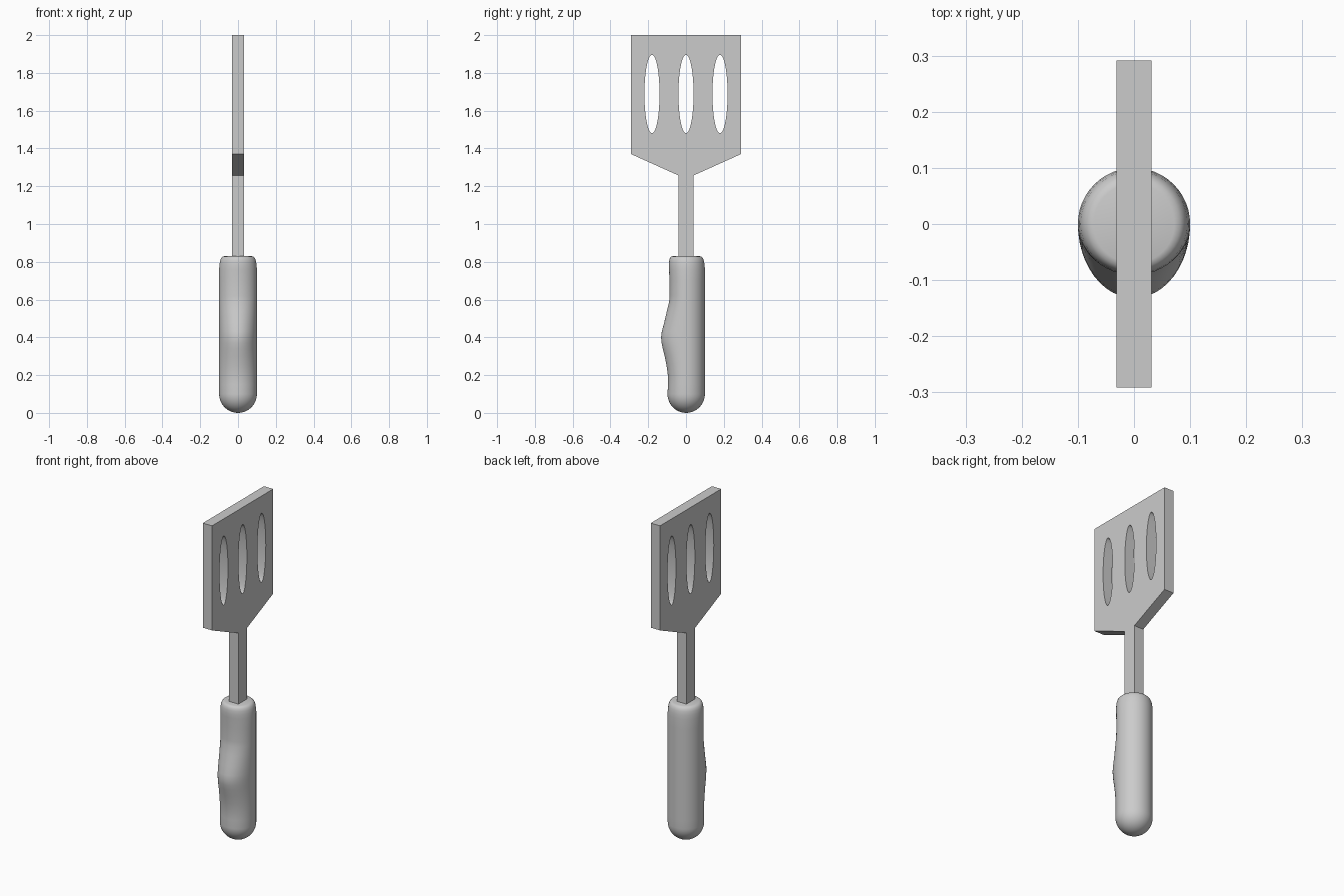
import bpy, bmesh
from math import pi, sin, cos

if "Cube" in bpy.data.objects:
    bpy.data.objects.remove(bpy.data.objects["Cube"])


def finish(obj, angle):
    bpy.ops.object.select_all(action='DESELECT')
    obj.select_set(True)
    bpy.context.view_layer.objects.active = obj
    bpy.ops.object.shade_smooth_by_angle(angle=angle)


def add_outline(curve, points):
    spline = curve.splines.new('POLY')
    spline.points.add(len(points) - 1)
    for p, (y, z) in zip(spline.points, points):
        p.co = (y, z, 0, 1)
    spline.use_cyclic_u = True


# Blade and neck: one flat outline with three oval slots, extruded in x
curve = bpy.data.curves.new("blade_outline", 'CURVE')
curve.dimensions = '2D'
curve.fill_mode = 'BOTH'
curve.extrude = 0.031
half = [(0.04, 0.78), (0.04, 1.257), (0.291, 1.37), (0.291, 2.0)]
add_outline(curve, half + [(-y, z) for y, z in reversed(half)])
for centre in (-0.18, 0, 0.18):
    add_outline(curve, [(centre + 0.04 * cos(2 * pi * i / 48),
                         1.688 + 0.208 * sin(2 * pi * i / 48)) for i in range(48)])
outline = bpy.data.objects.new("blade_outline", curve)
bpy.context.collection.objects.link(outline)
bpy.context.view_layer.update()
mesh = bpy.data.meshes.new_from_object(
    outline.evaluated_get(bpy.context.evaluated_depsgraph_get()))
bpy.data.objects.remove(outline)
bm = bmesh.new()
bm.from_mesh(mesh)
bmesh.ops.remove_doubles(bm, verts=bm.verts, dist=1e-5)
for v in bm.verts:
    v.co = (v.co.z, v.co.x, v.co.y)
bmesh.ops.recalc_face_normals(bm, faces=bm.faces)
bm.to_mesh(mesh)
bm.free()
blade = bpy.data.objects.new("blade_and_neck", mesh)
bpy.context.collection.objects.link(blade)
finish(blade, 0.5)

# Grip: stacked rings (z, radius, front depth) with a finger swell at the front
R = 0.1
rings = [(R - R * cos(a), R * sin(a), 0.98 * R * sin(a))
         for a in (pi / 2 * i / 10 for i in range(1, 11))]
rings += [(z, R, d) for z, d in [
    (0.15, 0.095), (0.2, 0.096), (0.25, 0.103), (0.3, 0.113), (0.34, 0.123),
    (0.37, 0.129), (0.4, 0.132), (0.43, 0.128), (0.48, 0.115), (0.54, 0.101),
    (0.59, 0.089), (0.62, 0.087), (0.7, 0.087), (0.76, 0.09)]]
rings += [(0.785, 0.098, 0.091), (0.805, 0.095, 0.089), (0.818, 0.09, 0.086),
          (0.827, 0.082, 0.079), (0.83, 0.072, 0.07)]
N = 48
bm = bmesh.new()
loops = []
for z, r, depth in rings:
    loop = []
    for i in range(N):
        a = 2 * pi * i / N
        s = sin(a)
        loop.append(bm.verts.new((r * cos(a), s * (r if s > 0 else depth), z)))
    loops.append(loop)
for lo, hi in zip(loops, loops[1:]):
    for i in range(N):
        j = (i + 1) % N
        bm.faces.new((lo[i], lo[j], hi[j], hi[i]))
bottom = bm.verts.new((0, 0, 0))
for i in range(N):
    bm.faces.new((bottom, loops[0][(i + 1) % N], loops[0][i]))
bm.faces.new(loops[-1])
bmesh.ops.recalc_face_normals(bm, faces=bm.faces)
mesh = bpy.data.meshes.new("grip")
bm.to_mesh(mesh)
bm.free()
grip = bpy.data.objects.new("grip", mesh)
bpy.context.collection.objects.link(grip)
finish(grip, 0.8)
